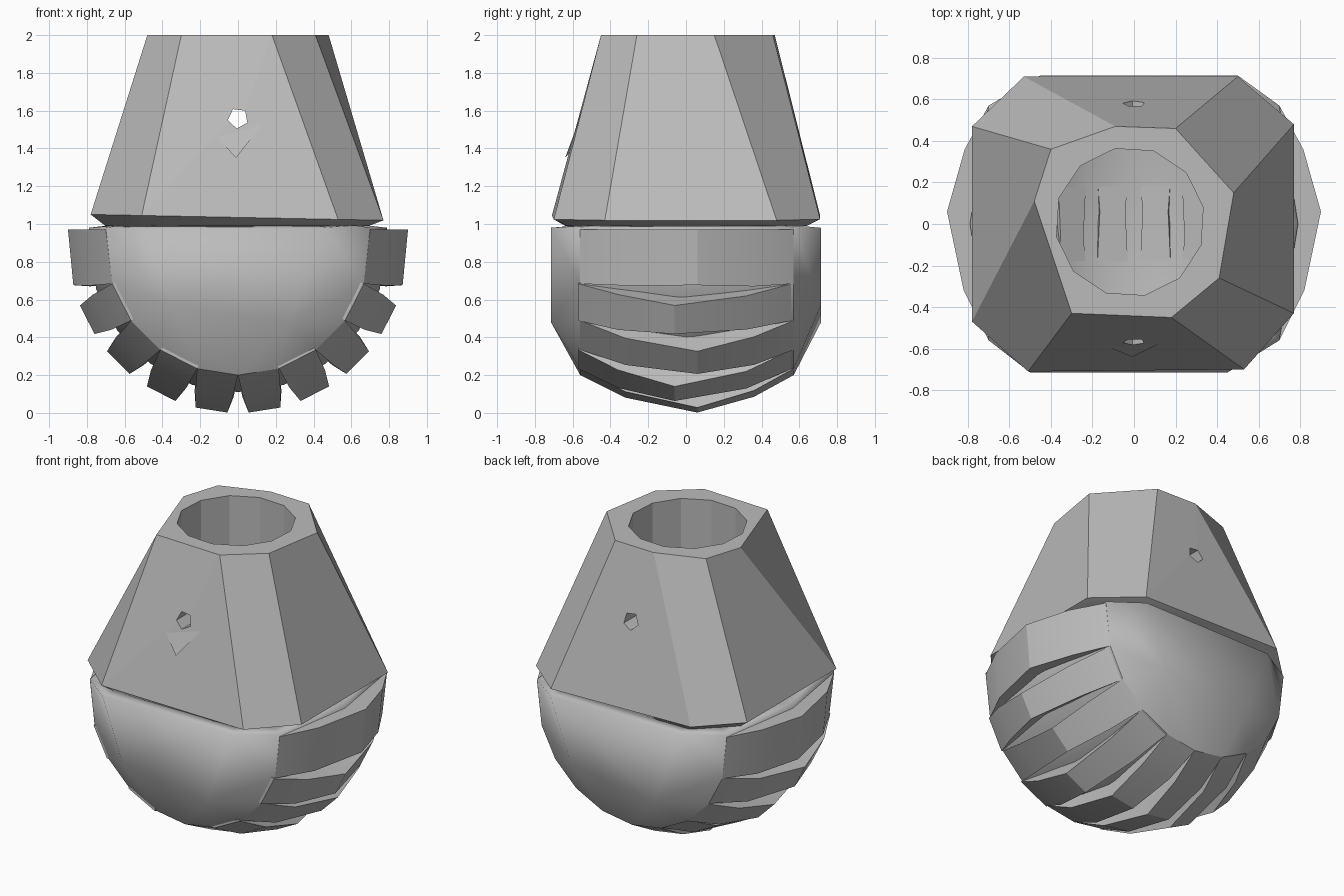
import bpy, bmesh, math
from mathutils import Vector

if bpy.data.objects.get("Cube"):
    bpy.data.objects.remove(bpy.data.objects["Cube"], do_unlink=True)

grey = bpy.data.materials.new("stone_grey")
grey.use_nodes = True
GREY = (0.5, 0.5, 0.5, 1)
grey.diffuse_color = GREY
grey.node_tree.nodes["Principled BSDF"].inputs["Base Color"].default_value = GREY


def loft(bm, sections, closed, caps):
    """Skin a row of equally long sections."""
    rows = [[bm.verts.new(p) for p in s] for s in sections]
    n = len(rows[0])
    for a, b in zip(rows, rows[1:]):
        for i in range(n if closed else n - 1):
            j = (i + 1) % n
            bm.faces.new((a[i], a[j], b[j], b[i]))
    if caps:
        bm.faces.new(rows[0])
        bm.faces.new(rows[-1])


def finish(bm, name, helper=False):
    bmesh.ops.remove_doubles(bm, verts=bm.verts, dist=0.0005)
    bmesh.ops.recalc_face_normals(bm, faces=bm.faces)
    mesh = bpy.data.meshes.new(name)
    bm.to_mesh(mesh)
    bm.free()
    ob = bpy.data.objects.new(name, mesh)
    bpy.context.collection.objects.link(ob)
    mesh.materials.append(grey)
    ob.hide_render = helper
    if helper:
        ob.hide_set(True)
    return ob


def cut(ob, cutter):
    mod = ob.modifiers.new("cut", 'BOOLEAN')
    mod.operation = 'DIFFERENCE'
    mod.object = cutter
    mod.solver = 'EXACT'


def smooth(ob, angle):
    bpy.ops.object.select_all(action='DESELECT')
    ob.select_set(True)
    bpy.context.view_layer.objects.active = ob
    bpy.ops.object.shade_smooth_by_angle(angle=math.radians(angle))


# Cutters: the bore of the neck and the small hole through both walls
def prism(name, sides, radius, centre, axis, half, turn=0.0):
    bm = bmesh.new()
    secs = []
    for s in (-half, half):
        ring = []
        for i in range(sides):
            a = 2 * math.pi * i / sides + turn
            u, v = radius * math.cos(a), radius * math.sin(a)
            off = Vector((u, v, s)) if axis == 'Z' else Vector((u, s, v))
            ring.append(Vector(centre) + off)
        secs.append(ring)
    loft(bm, secs, True, True)
    return finish(bm, name, True)


bore = prism("bore_cutter", 12, 0.36, (-0.02, 0.01, 1.5), 'Z', 0.8, 0.2)
peg = prism("hole_cutter", 5, 0.055, (0, 0, 1.56), 'Y', 1.0, -1.7)

# Collar: eight-sided hood tapering to the neck
base = [(-0.51, -0.71), (0.53, -0.70), (0.77, -0.43), (0.77, 0.48),
        (0.50, 0.71), (-0.53, 0.71), (-0.78, 0.47), (-0.78, -0.47)]
neck = [(-0.30, -0.43), (0.18, -0.45), (0.41, -0.26), (0.48, 0.15),
        (0.20, 0.46), (-0.09, 0.47), (-0.40, 0.36), (-0.48, 0.11)]
bm = bmesh.new()
loft(bm, [[(x * 0.9, y * 0.9, 0.99) for x, y in base],
          [(x, y, 1.035 - 0.02 * x) for x, y in base],
          [(x, y, 2.0) for x, y in neck]], True, True)
collar = finish(bm, "collar")
cut(collar, bore)
cut(collar, peg)
smooth(collar, 25)

# Lip: shallow spout under the front hole
bm = bmesh.new()
a, b, c, d = [bm.verts.new(p) for p in ((-0.21, -0.555, 1.56), (-0.01, -0.64, 1.35),
                                        (0.20, -0.54, 1.62), (0.0, -0.50, 1.50))]
for f in ((a, b, c), (a, d, b), (b, d, c), (a, c, d)):
    bm.faces.new(f)
lip = finish(bm, "front_lip")
cut(lip, peg)

# Bowl: rounded hull, open on top
CZ = 0.9


def on_arc(r, deg, y):
    t = math.radians(deg)
    return Vector((r * math.cos(t), y, CZ - r * math.sin(t)))


def hull_section(r, y):
    pts = [on_arc(r, 18 * k, y) for k in range(1, 10)]
    return [Vector((r, y, 0.98))] + pts + [Vector((-r, y, 0.98))]


def end_plate(y, side):
    pts = [(0.45, 0.98)] + [(0.27, 0.48)] * 4 + [(-0.35, 0.57)] * 5 + [(-0.5, 0.98)]
    if side > 0:
        pts = [(-x, z) for x, z in reversed(pts)]
    return [Vector((x, y, z)) for x, z in pts]


bm = bmesh.new()
sections = [end_plate(-0.715, -1), hull_section(0.70, -0.56), hull_section(0.79, 0.0),
            hull_section(0.70, 0.57), end_plate(0.715, 1)]
loft(bm, sections, False, False)
bmesh.ops.remove_doubles(bm, verts=bm.verts, dist=0.0005)
for y in (-0.715, 0.715):
    corners = [v for v in bm.verts if abs(v.co.y - y) < 0.001]
    mid = sum((v.co.x for v in corners)) / len(corners)
    corners.sort(key=lambda v: math.atan2(v.co.z - 0.75, v.co.x - mid))
    bm.faces.new(corners)
bowl = finish(bm, "bowl")
if sum((p.normal.z * p.area for p in bowl.data.polygons)) > 0:
    bowl.data.flip_normals()
shell = bowl.modifiers.new("shell", 'SOLIDIFY')
shell.thickness = 0.1
shell.offset = -1
smooth(bowl, 30)

# Treads: ten ribs around the hull, pinched together at both ends
stations = [(-0.56, 0.70, 0.0), (-0.32, 0.82, 2.0), (0.06, 0.90, 3.6),
            (0.36, 0.815, 1.6), (0.57, 0.70, 0.0)]
bm = bmesh.new()
for k in range(10):
    flip = -1 if k % 2 == 0 and k > 4 or k % 2 and k < 5 else 1
    secs = []
    for y, r, gap in stations:
        lo, hi = 18 * k + gap, 18 * (k + 1) - gap
        sec = [on_arc(r, lo, y * flip), on_arc(r, hi, y * flip),
               on_arc(0.66, hi, y * flip), on_arc(0.66, lo, y * flip)]
        # The first and last ribs run straight up to the rim
        if k in (0, 9):
            for i in ((0, 3) if k == 0 else (1, 2)):
                sec[i].x = math.copysign(r if i < 2 else 0.66, sec[i].x)
                sec[i].z = 0.97
        secs.append(sec)
    loft(bm, secs, True, True)
treads = finish(bm, "treads")
smooth(treads, 20)
